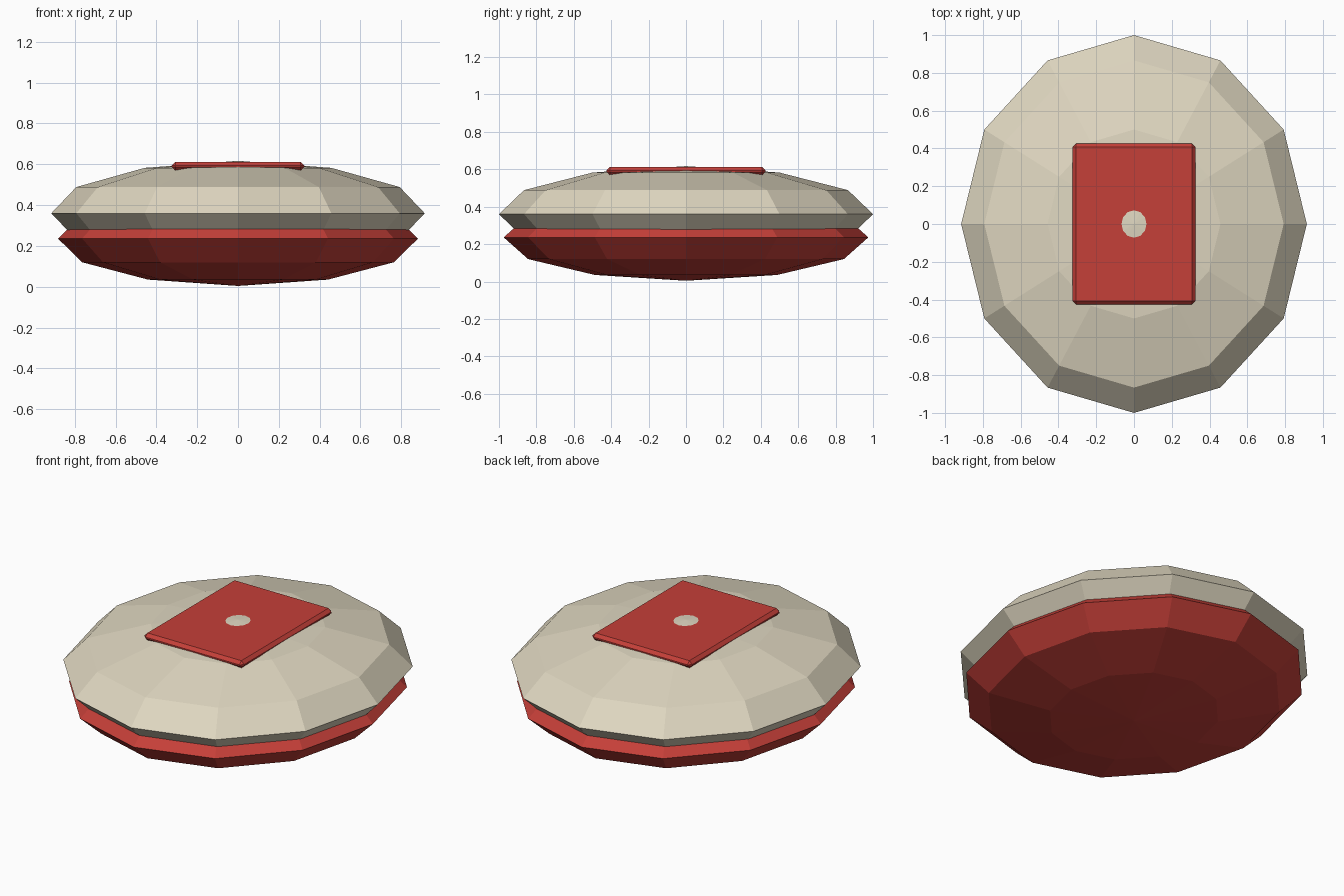
import bpy

default = bpy.data.objects.get("Cube")
if default:
    bpy.data.objects.remove(default, do_unlink=True)


def make_material(name, rgb):
    mat = bpy.data.materials.new(name)
    mat.use_nodes = True
    mat.diffuse_color = (*rgb, 1)
    mat.node_tree.nodes["Principled BSDF"].inputs["Base Color"].default_value = (*rgb, 1)
    return mat


cream = make_material("cream", (0.74, 0.68, 0.53))
red = make_material("red", (0.56, 0.05, 0.04))


def finish(name, scale, mat):
    """Name the active object, bake its scale and colour it."""
    obj = bpy.context.object
    obj.name = name
    obj.scale = scale
    bpy.ops.object.transform_apply(location=False, rotation=False, scale=True)
    obj.data.materials.append(mat)
    return obj


def dome(name, height, radii, mat):
    """Flat-faced, squashed low-poly ball."""
    bpy.ops.mesh.primitive_uv_sphere_add(segments=12, ring_count=6, radius=1,
                                         location=(0, 0, height))
    return finish(name, radii, mat)


# Two overlapping shells that meet in a groove
dome("upper_shell", 0.36, (0.915, 1.0, 0.257), cream)
dome("lower_shell", 0.236, (0.882, 0.975, 0.232), red)

# Bevelled plate; the tip of the upper shell shows through its middle
bottom, top = 0.568, 0.612
bpy.ops.mesh.primitive_cube_add(size=1, location=(0, 0, (bottom + top) / 2))
plate = finish("top_plate", (0.65, 0.85, top - bottom), red)
bevel = plate.modifiers.new("edge_bevel", "BEVEL")
bevel.width = 0.018
bevel.segments = 1
